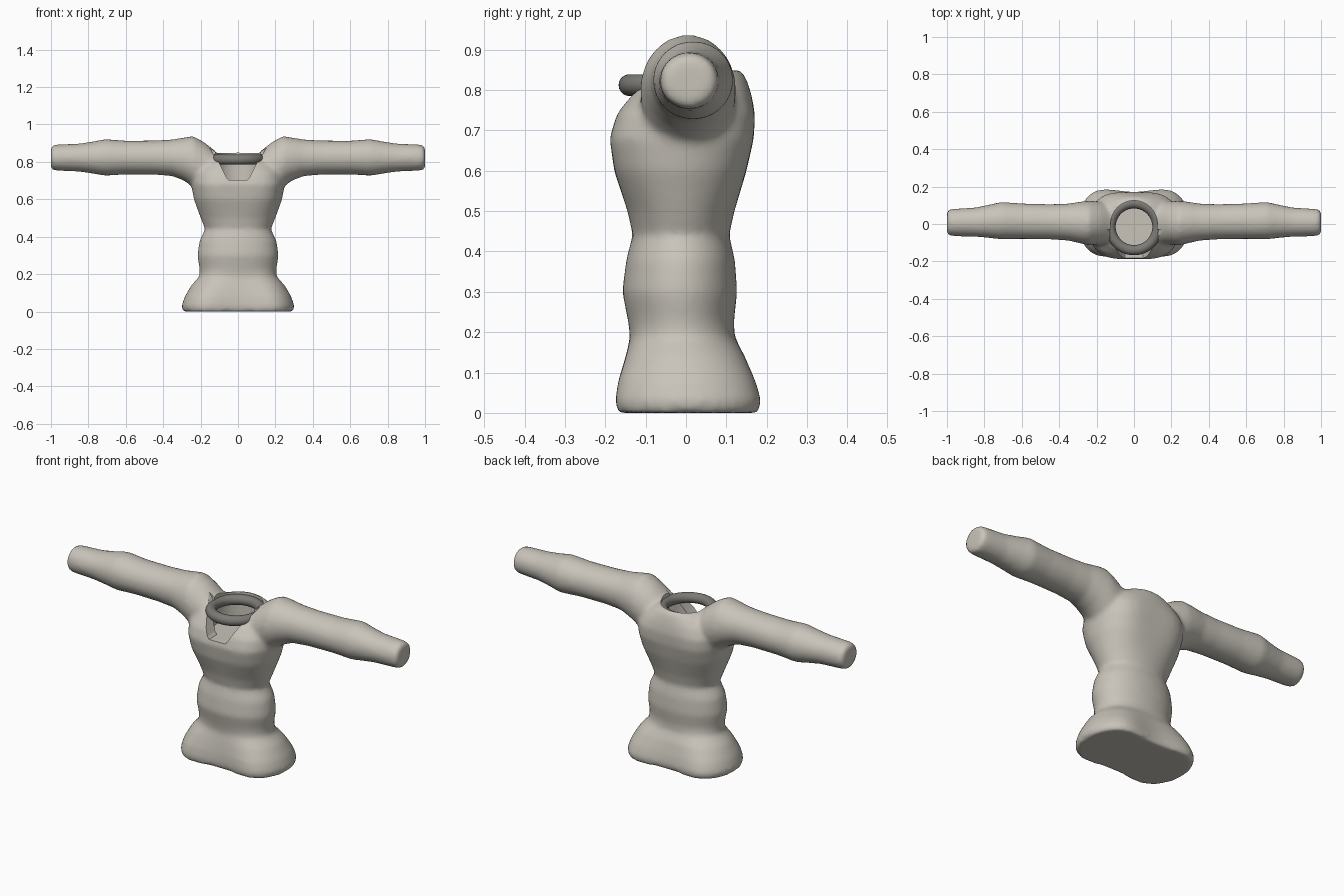
import bpy, bmesh, math

if "Cube" in bpy.data.objects:
    bpy.data.objects.remove(bpy.data.objects["Cube"])


def material(name, rgb):
    m = bpy.data.materials.new(name)
    m.diffuse_color = (*rgb, 1)
    m.use_nodes = True
    m.node_tree.nodes["Principled BSDF"].inputs["Base Color"].default_value = m.diffuse_color
    return m


STONE = material("warm grey", (0.58, 0.55, 0.49))
DARK = material("dark grey", (0.20, 0.195, 0.18))
N = 64


def loft(bm, sections):
    """Skin a closed tube through rings of points."""
    rings = [[bm.verts.new(p) for p in s] for s in sections]
    for a, b in zip(rings, rings[1:]):
        for i in range(len(a)):
            j = (i + 1) % len(a)
            bm.faces.new((a[i], a[j], b[j], b[i]))
    bm.faces.new(rings[0])
    bm.faces.new(rings[-1])


def make_object(name, bm, mat):
    bmesh.ops.recalc_face_normals(bm, faces=bm.faces)
    me = bpy.data.meshes.new(name)
    bm.to_mesh(me)
    bm.free()
    me.materials.append(mat)
    ob = bpy.data.objects.new(name, me)
    bpy.context.collection.objects.link(ob)
    return ob


def select(ob):
    bpy.ops.object.select_all(action='DESELECT')
    ob.select_set(True)
    bpy.context.view_layer.objects.active = ob


def torso_ring(z, half_x, front, back, lobe):
    """Oval ring; lobe pinches the middle of front and back."""
    angles = [2 * math.pi * i / N for i in range(N)]
    ys = [math.sin(t) * (1 - lobe * math.sin(t) ** 4) for t in angles]
    top = max(ys)
    cy, ry = (front + back) / 2, (back - front) / 2
    return [(half_x * math.cos(t), cy + ry * y / top, z) for t, y in zip(angles, ys)]


def arm_ring(side, x, cy, cz, ry, rz):
    return [(side * x, cy + ry * math.cos(2 * math.pi * i / N),
             cz + rz * math.sin(2 * math.pi * i / N)) for i in range(N)]


# torso: height, half width, front, back, lobe amount
TORSO = [
    (0.00, 0.295, -0.170, 0.180, 0.36), (0.03, 0.302, -0.176, 0.187, 0.36),
    (0.08, 0.285, -0.168, 0.172, 0.33), (0.14, 0.250, -0.150, 0.146, 0.25),
    (0.19, 0.205, -0.138, 0.120, 0.12), (0.23, 0.206, -0.144, 0.119, 0.05),
    (0.30, 0.217, -0.158, 0.127, 0.05), (0.38, 0.206, -0.148, 0.121, 0.05),
    (0.44, 0.176, -0.132, 0.107, 0.05), (0.50, 0.200, -0.145, 0.120, 0.08),
    (0.60, 0.236, -0.178, 0.150, 0.18), (0.68, 0.250, -0.189, 0.168, 0.22),
    (0.74, 0.248, -0.172, 0.171, 0.20), (0.79, 0.220, -0.140, 0.162, 0.12),
    (0.83, 0.160, -0.105, 0.149, 0.05), (0.85, 0.115, -0.085, 0.136, 0.00),
]
# arm: distance, centre y, centre z, radius y, radius z
ARM = [
    (0.06, 0.000, 0.720, 0.100, 0.100), (0.12, 0.000, 0.742, 0.110, 0.115),
    (0.18, 0.005, 0.770, 0.115, 0.135), (0.24, 0.005, 0.802, 0.119, 0.136),
    (0.29, 0.008, 0.815, 0.111, 0.115), (0.35, 0.010, 0.822, 0.099, 0.098),
    (0.45, 0.012, 0.823, 0.094, 0.091), (0.60, 0.015, 0.823, 0.095, 0.090),
    (0.71, 0.018, 0.824, 0.100, 0.098), (0.78, 0.014, 0.823, 0.088, 0.085),
    (0.85, 0.010, 0.823, 0.078, 0.075), (0.97, 0.008, 0.823, 0.073, 0.070),
    (1.00, 0.008, 0.823, 0.067, 0.064),
]
bm = bmesh.new()
loft(bm, [torso_ring(*s) for s in TORSO])
for side in (-1, 1):
    loft(bm, [arm_ring(side, *s) for s in ARM])
body = make_object("torso_and_arms", bm, STONE)

# neck socket cutter: round recess
bm = bmesh.new()
loft(bm, [[(0.125 * math.cos(2 * math.pi * i / N),
            0.125 * math.sin(2 * math.pi * i / N), z) for i in range(N)]
          for z in (0.70, 1.1)])
socket = make_object("socket_cutter", bm, STONE)

# collar notch cutter: flared slot through the chest
NOTCH = [(0.048, 0.703), (0.060, 0.715), (0.098, 0.79), (0.125, 0.83), (0.19, 0.94)]
outline = NOTCH + [(-x, z) for x, z in reversed(NOTCH)]
bm = bmesh.new()
loft(bm, [[(x, y, z) for x, z in outline] for y in (-0.4, -0.03)])
notch = make_object("notch_cutter", bm, STONE)

# fuse, soften and carve the body
mod = body.modifiers.new("fuse", 'REMESH')
mod.mode = 'VOXEL'
mod.voxel_size = 0.011
mod = body.modifiers.new("soften", 'SMOOTH')
mod.factor = 0.5
mod.iterations = 10
for cutter in (socket, notch):
    cutter.hide_render = True
    mod = body.modifiers.new(cutter.name, 'BOOLEAN')
    mod.operation = 'DIFFERENCE'
    mod.object = cutter
select(body)
for name in [m.name for m in body.modifiers]:
    bpy.ops.object.modifier_apply(modifier=name)
bpy.ops.object.shade_smooth_by_angle(angle=math.radians(40))
for cutter in (socket, notch):
    bpy.data.objects.remove(cutter)

# neck ring
bpy.ops.mesh.primitive_torus_add(major_segments=64, minor_segments=20,
                                 major_radius=0.125, minor_radius=0.027,
                                 location=(0, -0.015, 0.812))
ring = bpy.context.object
ring.name = "neck_ring"
ring.data.materials.append(DARK)
bpy.ops.object.shade_smooth_by_angle(angle=math.radians(60))
